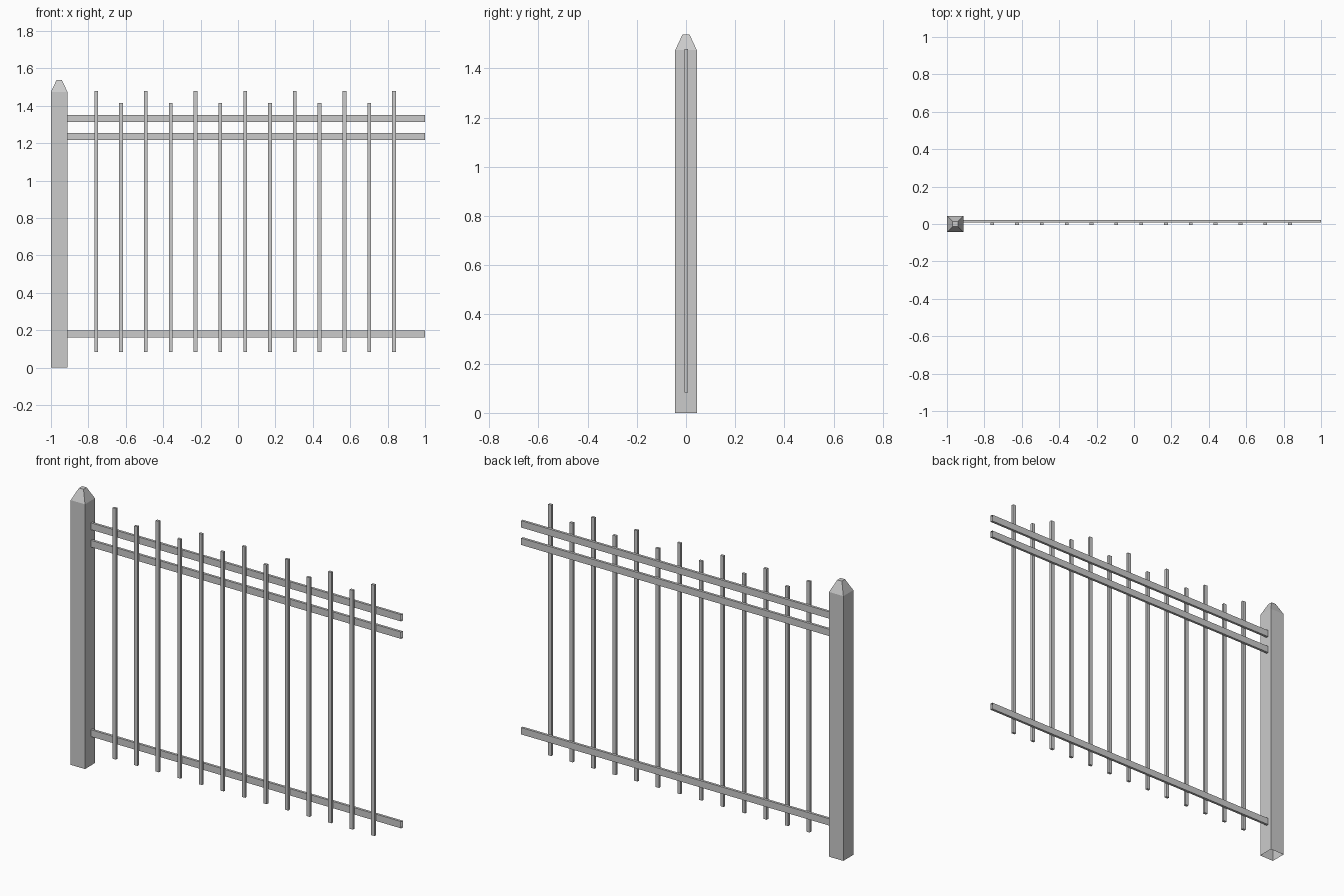
import bpy
import bmesh

default = bpy.data.objects.get("Cube")
if default:
    bpy.data.objects.remove(default, do_unlink=True)

# One painted metal colour for the whole fence
metal = bpy.data.materials.new("grey_metal")
metal.use_nodes = True
colour = (0.6, 0.6, 0.6, 1)
metal.diffuse_color = colour
metal.node_tree.nodes["Principled BSDF"].inputs["Base Color"].default_value = colour


def finish(name, bm):
    bmesh.ops.recalc_face_normals(bm, faces=bm.faces)
    mesh = bpy.data.meshes.new(name)
    bm.to_mesh(mesh)
    bm.free()
    mesh.materials.append(metal)
    obj = bpy.data.objects.new(name, mesh)
    bpy.context.collection.objects.link(obj)
    return obj


def bar(name, low, high, open_axis=None):
    """Box between two corners, optionally open at both ends of one axis."""
    bm = bmesh.new()
    bmesh.ops.create_cube(bm, size=1)
    if open_axis is not None:
        ends = [f for f in bm.faces if abs(f.normal[open_axis]) > 0.9]
        bmesh.ops.delete(bm, geom=ends, context="FACES_ONLY")
    for v in bm.verts:
        for i in range(3):
            v.co[i] = low[i] if v.co[i] < 0 else high[i]
    return finish(name, bm)


# Hollow square post with a tapered, blunt cap
bm = bmesh.new()
post_x = -0.956
rings = []
for half, z in ((0.044, 0), (0.044, 1.474), (0.014, 1.538)):
    rings.append([bm.verts.new((post_x + sx * half, sy * half, z))
                  for sx, sy in ((-1, -1), (1, -1), (1, 1), (-1, 1))])
for lower, upper in zip(rings, rings[1:]):
    for i in range(4):
        j = (i + 1) % 4
        bm.faces.new((lower[i], lower[j], upper[j], upper[i]))
bm.faces.new(rings[-1])
finish("post", bm)

# Horizontal rails, open at the ends, running behind the pickets
for name, z in (("bottom_rail", 0.18), ("middle_rail", 1.235), ("top_rail", 1.332)):
    bar(name, (-0.912, 0.008, z - 0.019), (1, 0.022, z + 0.019), open_axis=0)

# Upright pickets, alternately tall and short
for i in range(13):
    x = -0.758 + i * 0.1327
    top = 1.414 if i % 2 else 1.479
    bar(f"picket_{i + 1}", (x - 0.01, -0.006, 0.082), (x + 0.01, 0.008, top))
